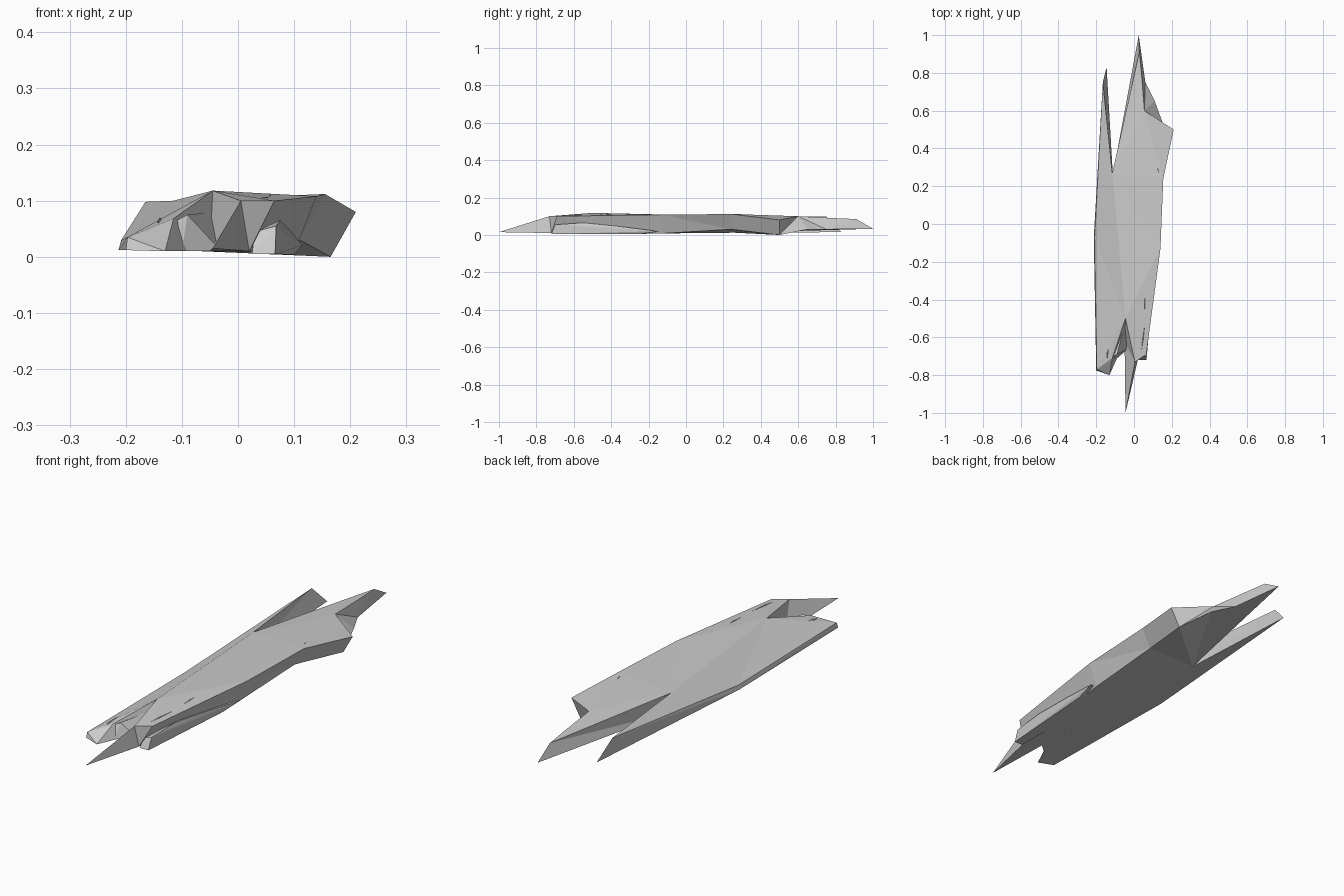
import bpy
import bmesh
from mathutils import Vector

cube = bpy.data.objects.get("Cube")
if cube:
    bpy.data.objects.remove(cube, do_unlink=True)

GREY = (0.6, 0.6, 0.6, 1.0)
mat = bpy.data.materials.new("plain grey")
mat.use_nodes = True
mat.diffuse_color = GREY
for node in mat.node_tree.nodes:
    if node.type == "BSDF_PRINCIPLED":
        node.inputs["Base Color"].default_value = GREY


def finish(name, bm):
    """Turn a bmesh into a flat shaded grey object."""
    bmesh.ops.recalc_face_normals(bm, faces=bm.faces[:])
    mesh = bpy.data.meshes.new(name)
    bm.to_mesh(mesh)
    bm.free()
    mesh.materials.append(mat)
    obj = bpy.data.objects.new(name, mesh)
    bpy.context.scene.collection.objects.link(obj)
    return obj


def shard(name, points):
    """Convex broken chip around a few corner points."""
    bm = bmesh.new()
    verts = [bm.verts.new(p) for p in points]
    hull = bmesh.ops.convex_hull(bm, input=verts)
    spare = {g for g in hull["geom_interior"] + hull["geom_unused"]
             if isinstance(g, bmesh.types.BMVert)}
    bmesh.ops.delete(bm, geom=list(spare), context="VERTS")
    return finish(name, bm)


def sliver(name, start, end, width=0.003, lift=0.004):
    """Thin raised splinter, highest at its middle."""
    a, b = Vector(start), Vector(end)
    side = (b - a).cross(Vector((0, 0, 1))).normalized() * width
    mid = (a + b) / 2
    return shard(name, [a, b, mid + side, mid - side, mid + Vector((0, 0, lift))])


# Splintered slab: matching upper and lower outlines, clockwise from the back prong
upper = [
    (-0.165, 0.75, 0.098), (-0.115, 0.27, 0.10), (0.028, 0.91, 0.085),
    (0.04, 0.79, 0.09), (0.055, 0.60, 0.10), (0.21, 0.50, 0.08),
    (0.155, 0.24, 0.112), (0.14, -0.13, 0.108), (0.065, -0.69, 0.10),
    (0.005, -0.73, 0.10), (-0.045, -0.50, 0.118), (-0.115, -0.71, 0.068),
    (-0.197, -0.77, 0.035), (-0.208, -0.07, 0.03),
]
lower = [
    (-0.145, 0.83, 0.015), (-0.112, 0.26, 0.012), (0.025, 1.0, 0.033),
    (0.06, 0.75, 0.03), (0.11, 0.65, 0.03), (0.165, 0.50, 0.0),
    (0.11, 0.24, 0.03), (0.10, -0.13, 0.008), (0.02, -0.72, 0.01),
    (-0.045, -1.0, 0.015), (-0.05, -0.62, 0.01), (-0.13, -0.80, 0.01),
    (-0.20, -0.775, 0.012), (-0.213, -0.07, 0.012),
]
panels = [(0, 13, 1), (13, 12, 11, 10), (13, 10, 1), (10, 9, 8, 7),
          (10, 7, 6, 1), (1, 6, 5, 4), (1, 4, 3, 2)]

bm = bmesh.new()
top = [bm.verts.new(p) for p in upper]
base = [bm.verts.new(p) for p in lower]
for panel in panels:
    bm.faces.new([top[i] for i in panel])
    bm.faces.new([base[i] for i in reversed(panel)])
for i in range(len(top)):
    j = (i + 1) % len(top)
    bm.faces.new((top[i], top[j], base[j], base[i]))
bmesh.ops.triangulate(bm, faces=bm.faces[:])
finish("splintered_slab", bm)

# Chip under the long side near the front
shard("lower_splinter", [
    (0.03, -0.70, 0.045), (0.068, -0.70, 0.055), (0.066, -0.72, 0.005),
    (0.025, -0.72, 0.005), (0.075, -0.55, 0.065), (0.095, -0.35, 0.045),
    (0.115, -0.15, 0.02), (0.10, -0.25, 0.004), (0.02, -0.15, 0.01)])

# Broken chip inside the front notch
shard("notch_splinter", [
    (-0.10, -0.72, 0.01), (-0.108, -0.70, 0.066), (-0.09, -0.69, 0.075),
    (-0.04, -0.50, 0.08), (-0.03, -0.66, 0.01), (-0.07, -0.50, 0.01)])

# Fine raised splinters along the top
sliver("top_splinter_middle", (0.058, -0.36, 0.108), (0.056, -0.47, 0.107))
sliver("top_splinter_front", (0.056, -0.54, 0.106), (0.036, -0.70, 0.10))
sliver("top_splinter_corner", (-0.136, -0.64, 0.068), (-0.143, -0.715, 0.06), 0.004, 0.006)
sliver("top_splinter_back", (0.115, 0.33, 0.106), (0.138, 0.25, 0.109), 0.002)
